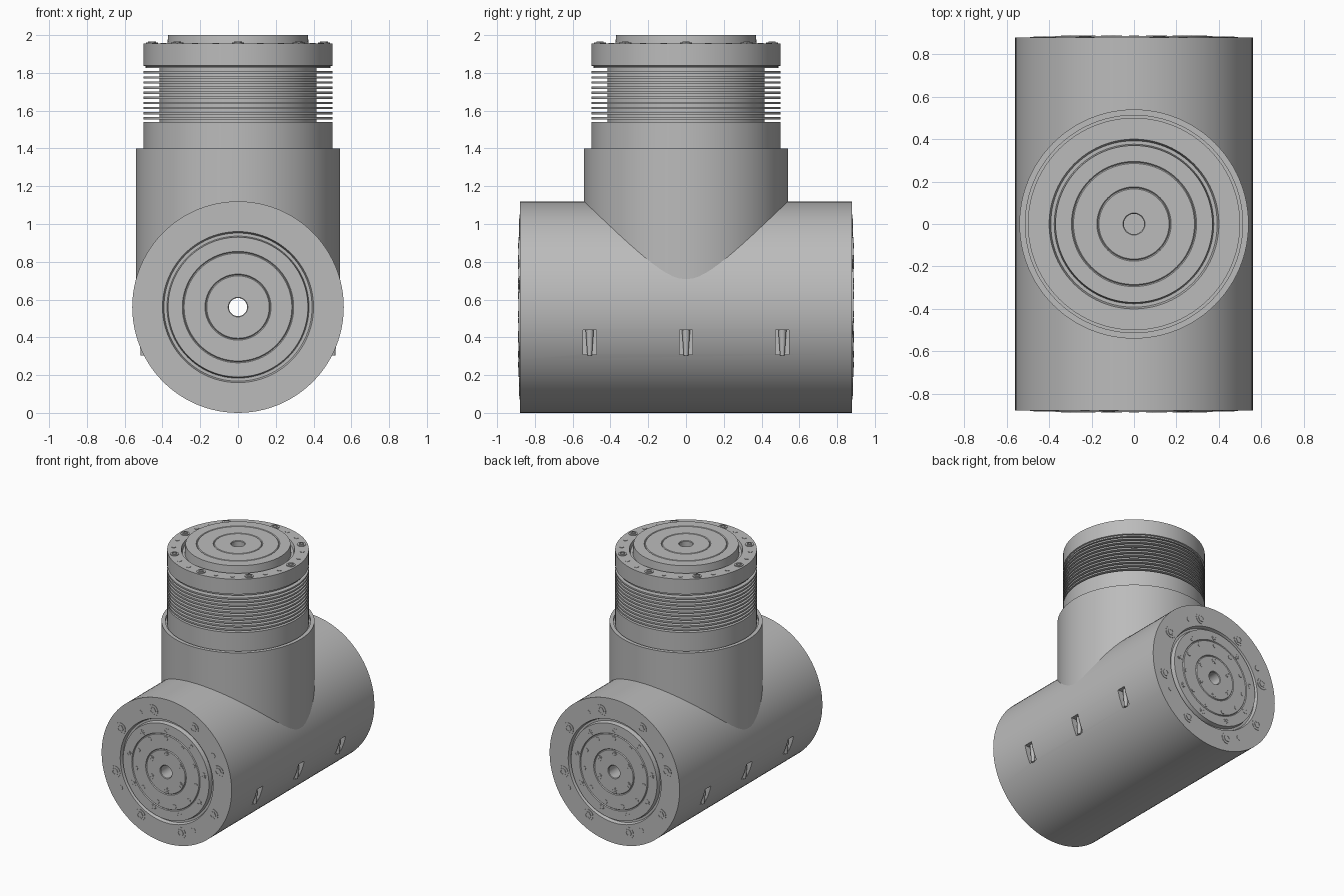
import bpy, bmesh
from math import cos, sin, pi, radians
from mathutils import Matrix, Vector

if "Cube" in bpy.data.objects:
    bpy.data.objects.remove(bpy.data.objects["Cube"], do_unlink=True)

grey = bpy.data.materials.new("machined grey")
grey.use_nodes = True
grey.diffuse_color = (0.5, 0.5, 0.5, 1)
grey.node_tree.nodes["Principled BSDF"].inputs["Base Color"].default_value = (0.5, 0.5, 0.5, 1)


def revolve(bm, profile, seg, mat, closed=False):
    """Spin (radius, height) points around local z; ends on the axis merge."""
    rings = []
    for r, z in profile:
        if r == 0:
            rings.append([bm.verts.new(mat @ Vector((0, 0, z)))] * seg)
        else:
            rings.append([bm.verts.new(mat @ Vector((r * cos(2 * pi * i / seg),
                          r * sin(2 * pi * i / seg), z))) for i in range(seg)])
    pairs = list(zip(rings, rings[1:])) + ([(rings[-1], rings[0])] if closed else [])
    for a, b in pairs:
        for i in range(seg):
            j = (i + 1) % seg
            bm.faces.new(list(dict.fromkeys((a[i], a[j], b[j], b[i]))))


def finish(name, bm):
    bmesh.ops.recalc_face_normals(bm, faces=bm.faces[:])
    mesh = bpy.data.meshes.new(name)
    bm.to_mesh(mesh)
    bm.free()
    mesh.materials.append(grey)
    ob = bpy.data.objects.new(name, mesh)
    bpy.context.collection.objects.link(ob)
    return ob


def smooth(ob):
    bpy.ops.object.select_all(action='DESELECT')
    ob.select_set(True)
    bpy.context.view_layer.objects.active = ob
    bpy.ops.object.shade_smooth_by_angle(angle=radians(30))


def circle(count, radius, offset):
    for i in range(count):
        a = radians(offset) + 2 * pi * i / count
        yield Matrix.Translation((radius * cos(a), radius * sin(a), 0))


def bolts(bm, base, z, count, radius, offset, size, h):
    """Ring of washers carrying hex heads with a socket."""
    for m in circle(count, radius, offset):
        place = base @ m @ Matrix.Translation((0, 0, z))
        revolve(bm, [(0, -0.01), (size, -0.01), (size, h * 0.5), (0, h * 0.5)], 16, place)
        s = size * 0.65
        revolve(bm, [(0, 0), (s, 0), (s, h), (s * 0.6, h), (s * 0.6, h * 0.6), (0, h * 0.6)], 6, place)


def studs(bm, base, z, count, radius, offset, size=0.016):
    for m in circle(count, radius, offset):
        revolve(bm, [(0, -0.01), (size, -0.01), (size, 0.003), (0, 0.003)],
                8, base @ m @ Matrix.Translation((0, 0, z)))


def hub(top, floor):
    """Stepped disc face: moat, raised plate, two fine grooves, bore edge."""
    pts = [(0.4, floor), (0.392, floor - 0.025), (0.376, floor - 0.025), (0.37, top)]
    for r in (0.29, 0.17):
        pts += [(r + 0.005, top), (r, top - 0.006), (r - 0.005, top)]
    return pts + [(0.052, top), (0.048, top - 0.005)]


# Main housing, a bored barrel lying front to back
front = Matrix.Translation((0, 0, 0.56)) @ Matrix.Rotation(pi / 2, 4, 'X')
back = Matrix.Rotation(pi, 4, 'Z') @ front
half = [(0.56, 0.878)] + hub(0.886, 0.878)
bm = bmesh.new()
revolve(bm, half + [(r, -z) for r, z in reversed(half)], 96, front, closed=True)
housing = finish("main_housing", bm)

# Latch slots along both flanks
slots = [(s * 0.535, y, 0.375) for s in (-1, 1) for y in (-0.51, 0, 0.51)]
bm = bmesh.new()
for p in slots:
    bmesh.ops.create_cube(bm, size=1, matrix=Matrix.Translation(p) @ Matrix.Diagonal((0.1, 0.07, 0.13, 1)))
cutter = finish("slot_cutter", bm)
cutter.hide_render = True
mod = housing.modifiers.new("slots", 'BOOLEAN')
mod.operation = 'DIFFERENCE'
mod.solver = 'EXACT'
mod.object = cutter
bpy.context.view_layer.objects.active = housing
bpy.ops.object.modifier_apply(modifier="slots")
bpy.data.objects.remove(cutter, do_unlink=True)
smooth(housing)

# Tapered latch pins inside the slots
bm = bmesh.new()
for x, y, z in slots:
    place = Matrix.Translation((x * 0.94, y, z))
    revolve(bm, [(0, -0.07), (0.012, -0.07), (0.022, 0.07), (0, 0.07)], 12, place)
smooth(finish("latch_pins", bm))

# Upright column
bm = bmesh.new()
revolve(bm, [(0, 0.7), (0.54, 0.7), (0.54, 1.4), (0.512, 1.4), (0.512, 1.38), (0, 1.38)], 96, Matrix())
smooth(finish("upright_column", bm))

# Turret: collar, cooling fins, cap and top plate
profile = [(0, 1.37), (0.5, 1.37), (0.5, 1.54), (0.415, 1.54)]
for i in range(10):
    z = 1.554 + i * 0.027
    profile += [(0.415, z), (0.5, z), (0.5, z + 0.012), (0.415, z + 0.012)]
profile += [(0.415, 1.825), (0.49, 1.825), (0.49, 1.835), (0.5, 1.838), (0.5, 1.955)]
profile += hub(2.0, 1.955) + [(0.048, 1.93), (0, 1.93)]
bm = bmesh.new()
revolve(bm, profile, 96, Matrix())
smooth(finish("finned_turret", bm))

# Fasteners on both barrel ends
for name, base in (("front_fasteners", front), ("back_fasteners", back)):
    bm = bmesh.new()
    bolts(bm, base, 0.878, 8, 0.46, 15, 0.045, 0.006)
    studs(bm, base, 0.878, 4, 0.46, 30, 0.021)
    bolts(bm, base, 0.886, 9, 0.325, 90, 0.024, 0.003)
    studs(bm, base, 0.886, 11, 0.26, 90)
    bolts(bm, base, 0.886, 6, 0.14, 90, 0.024, 0.003)
    smooth(finish(name, bm))

# Fasteners on the turret top
bm = bmesh.new()
top = Matrix()
bolts(bm, top, 1.955, 8, 0.455, 0, 0.032, 0.01)
studs(bm, top, 1.955, 8, 0.455, 15)
studs(bm, top, 1.955, 8, 0.455, 30)
bolts(bm, top, 1.998, 9, 0.325, 98, 0.024, 0.002)
studs(bm, top, 1.997, 11, 0.26, 98)
bolts(bm, top, 1.998, 6, 0.14, 40, 0.024, 0.002)
smooth(finish("top_fasteners", bm))
